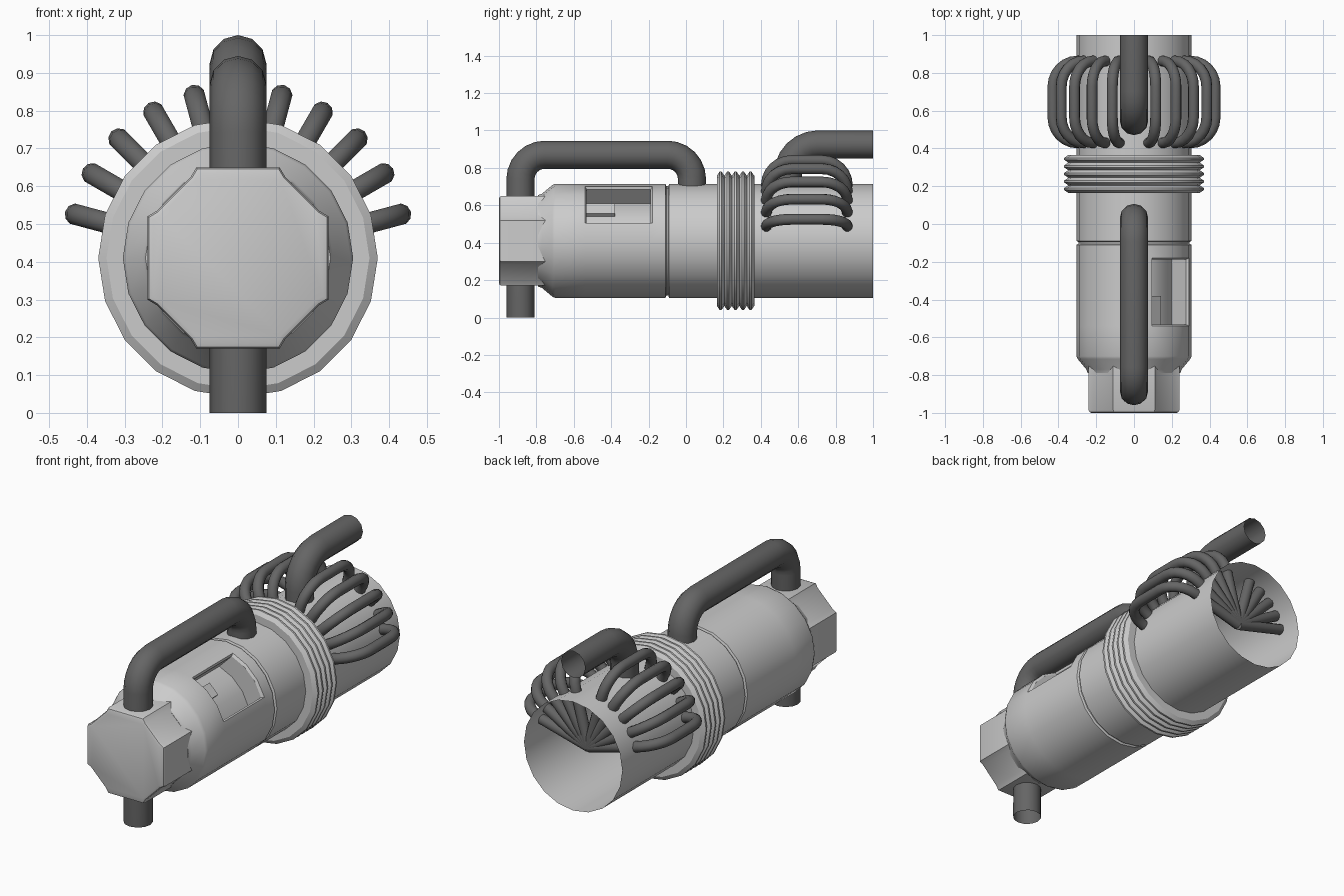
import bpy, bmesh
from math import sin, cos, pi, radians, sqrt
from mathutils import Vector

if "Cube" in bpy.data.objects:
    bpy.data.objects.remove(bpy.data.objects["Cube"])

ZC = 0.41      # height of the main axis
N = 20         # sides of the round parts


def material(name, v):
    m = bpy.data.materials.new(name)
    m.diffuse_color = (v, v, v, 1)
    m.use_nodes = True
    m.node_tree.nodes["Principled BSDF"].inputs["Base Color"].default_value = m.diffuse_color
    return m


BODY = material("body_grey", 0.55)
PIPE = material("pipe_dark_grey", 0.13)


def smooth(ob, angle, mat):
    ob.data.materials.clear()
    ob.data.materials.append(mat)
    bpy.ops.object.select_all(action='DESELECT')
    ob.select_set(True)
    bpy.context.view_layer.objects.active = ob
    bpy.ops.object.shade_smooth_by_angle(angle=radians(angle))


def finish(name, bm, angle=32):
    bmesh.ops.recalc_face_normals(bm, faces=bm.faces)
    me = bpy.data.meshes.new(name)
    bm.to_mesh(me)
    bm.free()
    ob = bpy.data.objects.new(name, me)
    bpy.context.collection.objects.link(ob)
    smooth(ob, angle, BODY)


def lathe(profile):
    """Revolve (y, radius) pairs around the main axis."""
    bm = bmesh.new()
    rings = [[bm.verts.new((r * cos(2 * pi * i / N), y, ZC + r * sin(2 * pi * i / N)))
              for i in range(N)] for y, r in profile]
    grid = [[bm.faces.new((a[i], a[(i + 1) % N], b[(i + 1) % N], b[i])) for i in range(N)]
            for a, b in zip(rings, rings[1:])]
    return bm, grid


def tube(name, points, radius, bend, res=4):
    """Open pipe along a polyline whose inner right-angle corners are rounded."""
    pts = [Vector(p) for p in points]
    path = [pts[0]]
    for a, p, b in zip(pts, pts[1:], pts[2:]):
        u, v = (a - p).normalized(), (b - p).normalized()
        c = p + (u + v) * bend
        for k in range(7):
            t = k / 6 * pi / 2
            path.append(c - v * bend * cos(t) - u * bend * sin(t))
    path.append(pts[-1])
    cu = bpy.data.curves.new(name, 'CURVE')
    cu.dimensions = '3D'
    cu.bevel_depth = radius
    cu.bevel_resolution = res
    cu.use_fill_caps = False
    sp = cu.splines.new('POLY')
    sp.points.add(len(path) - 1)
    for q, p in zip(sp.points, path):
        q.co = (*p, 1)
    ob = bpy.data.objects.new(name, cu)
    bpy.context.collection.objects.link(ob)
    bpy.ops.object.select_all(action='DESELECT')
    ob.select_set(True)
    bpy.context.view_layer.objects.active = ob
    bpy.ops.object.convert(target='MESH')
    smooth(bpy.context.object, 40, PIPE)


# main body: shoulder, seam groove and rear tube left open at the back
R = 0.305
bm, grid = lathe([(-0.79, 0.18), (-0.79, 0.245), (-0.77, 0.252), (-0.715, 0.298), (-0.70, R),
                  (-0.54, R), (-0.18, R), (-0.11, R), (-0.105, 0.293), (-0.095, 0.293),
                  (-0.09, R), (1.0, R)])
# window: three side panels narrowed to a thin sloped rim, then pushed straight in
n = Vector((1, 0, 1)) / sqrt(2)
t = Vector((-1, 0, 1)) / sqrt(2)
centre = Vector((0, -0.36, ZC))
faces = grid[5][1:4]
for depth, scale_t, scale_y in ((0.012, 0.93, 0.95), (0.108, 1, 1)):
    res = bmesh.ops.extrude_face_region(bm, geom=faces)
    bmesh.ops.delete(bm, geom=[f for f in faces if f.is_valid], context='FACES')
    faces = [f for f in res['geom'] if isinstance(f, bmesh.types.BMFace)]
    for v in res['geom']:
        if isinstance(v, bmesh.types.BMVert):
            d = v.co - centre
            v.co = centre + n * (d.dot(n) - depth) + t * d.dot(t) * scale_t
            v.co.y = centre.y + d.y * scale_y
finish("body", bm)

# small block on the window floor
bm = bmesh.new()
bmesh.ops.create_cube(bm, size=1)
for v in bm.verts:
    c = v.co.copy()
    v.co = Vector((0, -0.46 + c.y * 0.16, ZC)) + n * (0.17 + c.x * 0.07) + t * (0.04 + c.z * 0.075)
finish("window_block", bm)

# ribbed collar
prof = [(0.165, 0.29), (0.165, 0.348)]
for i in range(5):
    y = 0.165 + i * 0.04
    prof += [(y + 0.015, 0.37), (y + 0.025, 0.37), (y + 0.04, 0.348)]
prof.append((0.365, 0.29))
bm, _ = lathe(prof)
finish("collar", bm, 25)

# octagonal end cap with slightly hollowed corner flats
bm = bmesh.new()
quarter = [(0.24, 0.11), (0.215, 0.125), (0.125, 0.215), (0.11, 0.24)]
half = quarter + [(-x, z) for x, z in reversed(quarter)]
outline = half + [(-x, -z) for x, z in half]
front = bm.faces.new([bm.verts.new((x, -1, ZC + z)) for x, z in outline])
ext = bmesh.ops.extrude_face_region(bm, geom=[front], use_keep_orig=True)
for v in ext['geom']:
    if isinstance(v, bmesh.types.BMVert):
        v.co.y = -0.74
bmesh.ops.recalc_face_normals(bm, faces=bm.faces)
edges = [e for e in bm.edges if all(v.co.y < -0.9 for v in e.verts)]
bmesh.ops.bevel(bm, geom=edges, offset=0.015, segments=2, profile=0.5, affect='EDGES')
finish("end_cap", bm)

# top handle running down through the cap, and the rear outlet pipe
tube("handle_pipe", [(0, -0.885, 0), (0, -0.885, 0.87), (0, 0.032, 0.87), (0, 0.032, 0.66)], 0.075, 0.13)
tube("rear_pipe", [(0, 0.545, 0.66), (0, 0.545, 0.925), (0, 1.0, 0.925)], 0.075, 0.16)

# fan of looped ribs on both sides of the rear pipe, each leg reaching in to the axis
for i in (1, 2, 3, 4, 5, 7, 8, 9, 10, 11):
    d = radians(15 * i)
    x, z = 0.445 * cos(d), ZC + 0.445 * sin(d)
    tube(f"rib_{i}", [(0, 0.43, ZC), (x, 0.43, z), (x, 0.862, z), (0, 0.862, ZC)], 0.029, 0.135, 3)
